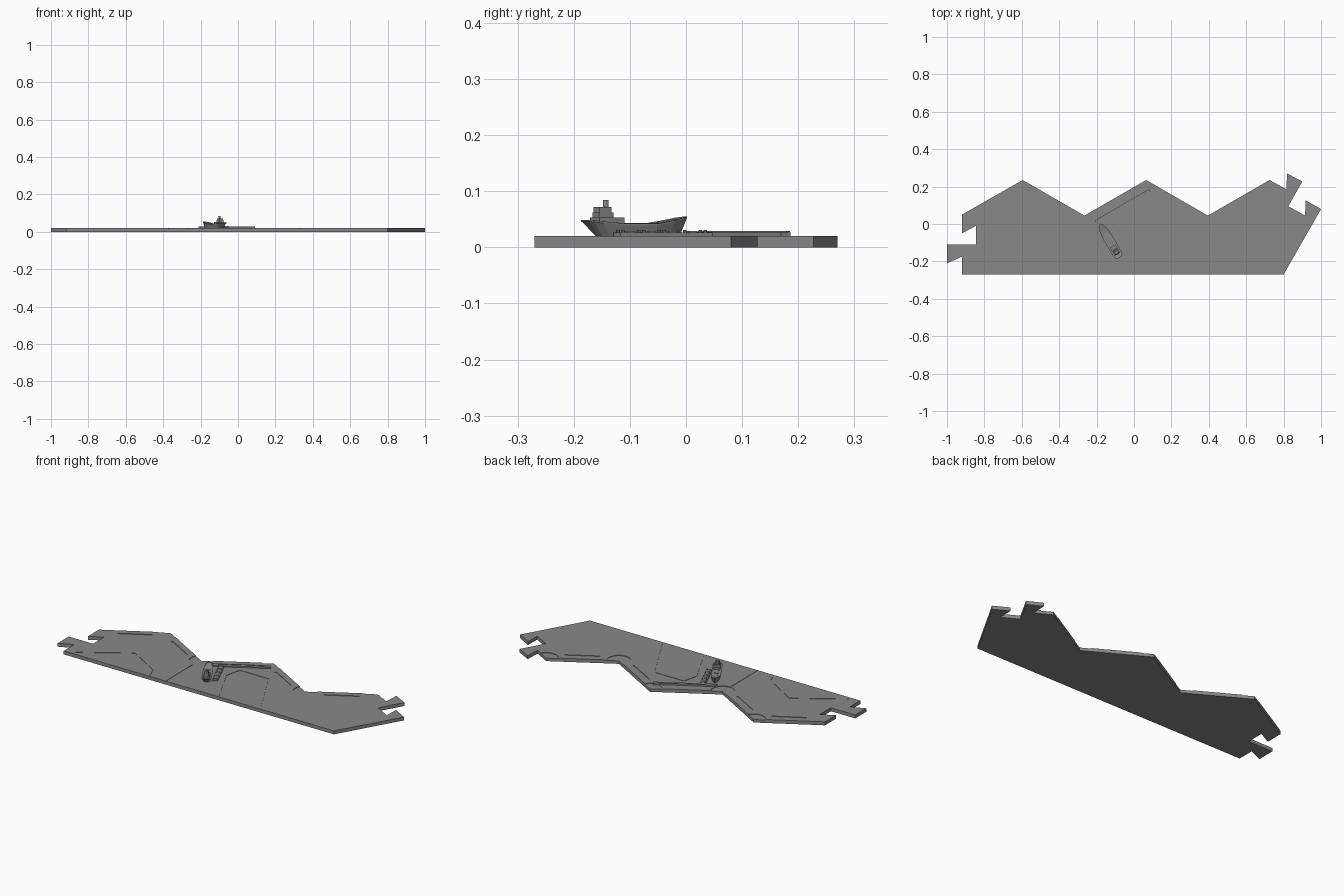
import bpy, bmesh, math
from mathutils import Vector, Matrix

if "Cube" in bpy.data.objects:
    bpy.data.objects.remove(bpy.data.objects["Cube"], do_unlink=True)

grey = bpy.data.materials.new("mid_grey")
grey.use_nodes = True
grey.diffuse_color = (0.25, 0.25, 0.25, 1)
grey.node_tree.nodes["Principled BSDF"].inputs["Base Color"].default_value = grey.diffuse_color
TOP = 0.02


def make(name, bm):
    bmesh.ops.recalc_face_normals(bm, faces=bm.faces)
    me = bpy.data.meshes.new(name)
    bm.to_mesh(me)
    bm.free()
    me.materials.append(grey)
    ob = bpy.data.objects.new(name, me)
    bpy.context.collection.objects.link(ob)
    return ob


def prism(name, pts, z0, z1):
    bm = bmesh.new()
    face = bm.faces.new([bm.verts.new((x, y, z0)) for x, y in pts])
    new = bmesh.ops.extrude_face_region(bm, geom=[face])["geom"]
    bmesh.ops.translate(bm, vec=(0, 0, z1 - z0),
                        verts=[v for v in new if isinstance(v, bmesh.types.BMVert)])
    return make(name, bm)


def ribbon(name, path, width, z0, z1):
    """Constant-width band with mitred corners."""
    p = [Vector(q) for q in path]
    left, right = [], []
    for i, q in enumerate(p):
        a = (q - p[i - 1]).normalized() if i else (p[1] - q).normalized()
        b = (p[i + 1] - q).normalized() if i < len(p) - 1 else a
        t = (a + b).normalized()
        off = Vector((-t.y, t.x)) * width / 2 / max(0.4, t.dot(a))
        left.append(q + off)
        right.append(q - off)
    return prism(name, left + right[::-1], z0, z1)


def disc(center, r, n=32):
    return [(center[0] + r * math.cos(i * math.tau / n),
             center[1] + r * math.sin(i * math.tau / n)) for i in range(n)]


# Base plate: zigzag coast with an interlocking dovetail at each end
coast = [(-0.92, 0.05), (-0.595, 0.235), (-0.265, 0.045),
         (0.065, 0.235), (0.395, 0.045), (0.725, 0.235)]
right_joint = [(0.815, 0.185), (0.818, 0.27), (0.9, 0.227), (0.825, 0.095),
               (0.915, 0.045), (0.917, 0.127), (1.0, 0.08)]
left_joint = [(-0.92, -0.175), (-1.0, -0.21), (-1.0, -0.11),
              (-0.845, -0.11), (-0.845, -0.01), (-0.92, -0.05)]
plate = prism("base_plate", coast + right_joint + [(0.8, -0.27), (-0.92, -0.27)] + left_joint,
              0, TOP)

# Shallow round recesses at the corners, slots along the edges, seams in the sea
cutters = [prism("cut", disc(c, 0.064), TOP - 0.003, 0.05) for c in coast[1:]]
for i, (a, b) in enumerate(zip(coast, coast[1:])):
    if i == 2:
        continue
    a, b = Vector(a), Vector(b)
    d = (b - a).normalized()
    inward = Vector((d.y, -d.x)) * 0.04
    cutters.append(ribbon("cut", [a.lerp(b, 0.27) + inward, a.lerp(b, 0.76) + inward],
                          0.011, TOP - 0.003, 0.05))
seams = [[(-0.27, -0.3), (-0.27, -0.03)],
         [(0.065, -0.3), (-0.02, -0.1), (-0.02, 0.06), (0.155, 0.06), (0.34, -0.3)],
         [(-0.86, -0.25), (-0.6, -0.08), (-0.4, -0.2), (-0.36, -0.3)]]
seams[1] = [(0.085, -0.3), (-0.05, -0.03), (-0.03, 0.06), (0.155, 0.06), (0.35, -0.3)]
cutters += [ribbon("cut", s, 0.005, TOP - 0.002, 0.05) for s in seams]
bpy.context.view_layer.objects.active = plate
for c in cutters:
    mod = plate.modifiers.new("recess", "BOOLEAN")
    mod.operation, mod.solver, mod.object = "DIFFERENCE", "EXACT", c
    bpy.ops.object.modifier_apply(modifier=mod.name)
    bpy.data.objects.remove(c, do_unlink=True)

# Quay along the coast, with a pier, bollards and cargo
ribbon("quay", [(-0.205, 0.01), (0.085, 0.178)], 0.02, TOP - 0.004, 0.027)
ribbon("quay_kerb", [(-0.2, 0.022), (0.08, 0.184)], 0.004, TOP, 0.029)
pier_start, pier_end = Vector((-0.135, 0.043)), Vector((-0.062, -0.123))
ribbon("pier", [pier_start, pier_end], 0.03, TOP - 0.001, 0.026)
along = (pier_end - pier_start).normalized()
side = Vector((-along.y, along.x))
for k in (0.08, 0.3, 0.52, 0.74, 0.96):
    for s in (-1, 1):
        p = pier_start.lerp(pier_end, k) + side * s * 0.011
        prism("bollard", disc(p, 0.003, 8), TOP, 0.031)
for k in (0.2, 0.42, 0.64, 0.86):
    p = pier_start.lerp(pier_end, k)
    ribbon("cargo", [p - along * 0.008, p + along * 0.008], 0.012, 0.025, 0.029)

# Ship, built along local +X and then turned to lie beside the pier
ship = Matrix.Translation((-0.13, -0.09, TOP)) @ Matrix.Rotation(math.radians(120), 4, "Z")

# Hull stations: keel x, deck x, keel half width, deck half width, deck height
stations = [(-0.078, -0.104, 0.004, 0.014, 0.027), (-0.074, -0.098, 0.01, 0.022, 0.026),
            (-0.064, -0.08, 0.018, 0.026, 0.024), (-0.03, -0.03, 0.022, 0.026, 0.02),
            (0.03, 0.03, 0.021, 0.026, 0.02), (0.062, 0.068, 0.015, 0.022, 0.026),
            (0.082, 0.092, 0.007, 0.013, 0.031), (0.09, 0.105, 0.001, 0.002, 0.033)]
bm = bmesh.new()
rings = [[bm.verts.new(v) for v in ((xk, -wk, -0.001), (xk, wk, -0.001), (xd, wd, h), (xd, -wd, h))]
         for xk, xd, wk, wd, h in stations]
for r, s in zip(rings, rings[1:]):
    for i in range(4):
        j = (i + 1) % 4
        bm.faces.new((r[i], r[j], s[j], s[i]))
bm.faces.new(rings[0])
bm.faces.new(rings[-1])
hull = make("ship_hull", bm)

# Rail following the deck edge
bm = bmesh.new()
loop = [Vector((x, w, h)) for _, x, _, w, h in stations]
loop += [Vector((v.x, -v.y, v.z)) for v in reversed(loop)]
bands = [[bm.verts.new((v.x * k, v.y * (1 if k == 1 else 0.88), v.z + dz)) for v in loop]
         for k, dz in ((1, -0.001), (1, 0.002), (0.97, 0.002), (0.97, -0.001))]
for a, b in zip(bands, bands[1:] + bands[:1]):
    for i in range(len(loop)):
        j = (i + 1) % len(loop)
        bm.faces.new((a[i], a[j], b[j], b[i]))
rail = make("ship_rail", bm)


def block(name, x0, x1, half, z0, z1):
    return prism(name, [(x0, -half), (x1, -half), (x1, half), (x0, half)], z0, z1)


parts = [hull, rail,
         block("deckhouse", -0.084, -0.032, 0.017, 0.018, 0.033),
         block("cabin", -0.082, -0.052, 0.012, 0.032, 0.042),
         block("bridge", -0.08, -0.056, 0.011, 0.042, 0.052),
         prism("funnel", disc((-0.061, 0), 0.005, 12), 0.05, 0.064),
         block("fore_hatch", 0.022, 0.05, 0.011, 0.018, 0.023),
         block("aft_hatch", -0.022, 0.012, 0.011, 0.018, 0.023)]
for ob in parts:
    ob.matrix_world = ship
